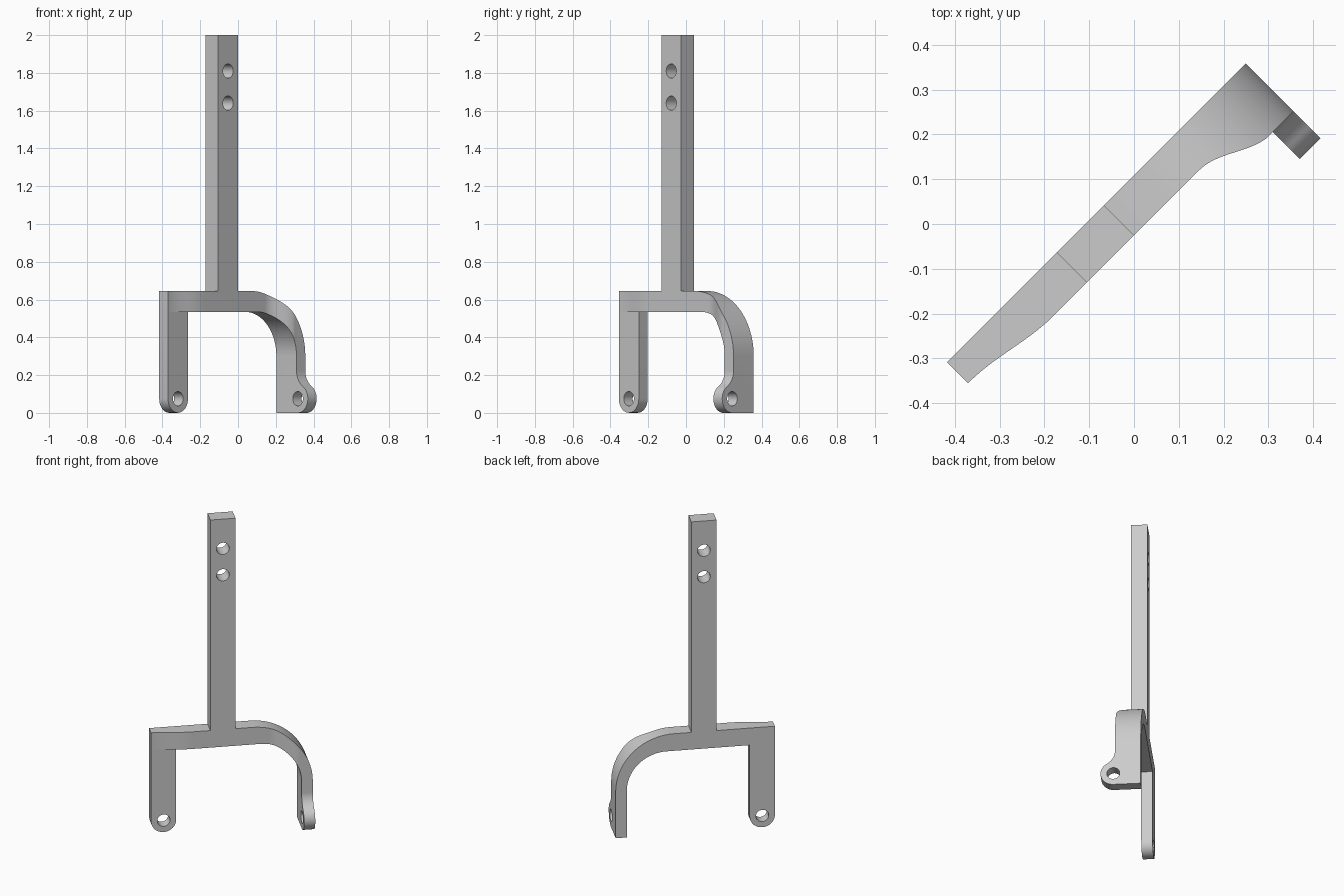
import bpy
import bmesh
from math import sin, cos, pi, radians
from mathutils import Matrix

cube = bpy.data.objects.get("Cube")
if cube:
    bpy.data.objects.remove(cube, do_unlink=True)

# Local frame: x runs along the fork, y points to its back; turned 45 degrees at the end
BACK, FRONT, THIN, DEEP = 0.077, -0.018, 0.0106, -0.074
LEFT, RIGHT = -0.513, 0.43
WIDTH, PLATE = 0.149, 0.066
BAR_LOW, BAR_TOP, SPRING = 0.535, 0.645, 0.30
STEM = -0.167
EYE_Z, EYE_R, HOLE_R = 0.075, 0.075, 0.038


def arc(cx, cy, r, start, end, n=20):
    """Points on an arc, angles in degrees."""
    angles = [radians(start + (end - start) * i / n) for i in range(n + 1)]
    return [(cx + r * cos(a), cy + r * sin(a)) for a in angles]


def ease(x0, y0, x1, y1, n=20):
    """Points on a smooth S-shaped step."""
    return [(x0 + (x1 - x0) * i / n, y0 + (y1 - y0) * (1 - cos(pi * i / n)) / 2)
            for i in range(n + 1)]


def prism(name, points, axis, low, high):
    """Extrude a flat outline along one axis."""
    place = {"x": lambda a, b: (low, a, b),
             "y": lambda a, b: (a, low, b),
             "z": lambda a, b: (a, b, low)}[axis]
    bm = bmesh.new()
    face = bm.faces.new([bm.verts.new(place(a, b)) for a, b in points])
    shift = [high - low if c == axis else 0 for c in "xyz"]
    top = bmesh.ops.extrude_face_region(bm, geom=[face])["geom"]
    bmesh.ops.translate(bm, vec=shift,
                        verts=[v for v in top if isinstance(v, bmesh.types.BMVert)])
    bmesh.ops.recalc_face_normals(bm, faces=bm.faces)
    mesh = bpy.data.meshes.new(name)
    bm.to_mesh(mesh)
    bm.free()
    obj = bpy.data.objects.new(name, mesh)
    bpy.context.collection.objects.link(obj)
    return obj


def carve(obj, cutter, operation):
    """Apply a boolean and discard the cutter."""
    cutter.hide_render = True
    mod = obj.modifiers.new("carve", "BOOLEAN")
    mod.operation, mod.solver, mod.object = operation, "EXACT", cutter
    bpy.context.view_layer.objects.active = obj
    bpy.ops.object.modifier_apply(modifier=mod.name)
    bpy.data.objects.remove(cutter, do_unlink=True)


# Elevation: stem, crossbar, straight leg and arched leg
leg_mid = LEFT + WIDTH / 2
outer_r, inner_r = BAR_TOP - SPRING, BAR_LOW - SPRING
elevation = [(LEFT, BAR_TOP), (STEM, BAR_TOP), (STEM, 2), (STEM + WIDTH, 2),
             (STEM + WIDTH, BAR_TOP)]
elevation += arc(RIGHT - outer_r, SPRING, outer_r, 90, 0, 32)
elevation += [(RIGHT, -0.1), (RIGHT - PLATE, -0.1)]
elevation += arc(RIGHT - PLATE - inner_r, SPRING, inner_r, 0, 90, 32)
elevation += [(LEFT + WIDTH, BAR_LOW)]
elevation += arc(leg_mid, EYE_Z, WIDTH / 2, 0, -180)
fork = prism("fork_bracket", elevation, "y", -0.4, 0.4)

# Plan: thin at the straight leg, deep at the arched leg
step = RIGHT - PLATE - 0.004
plan = [(-0.6, 0.2), (-0.6, THIN)] + ease(LEFT, THIN, -0.27, FRONT)
plan += ease(0.187, FRONT, step, DEEP - 0.001)
plan += [(step, -0.3), (0.6, -0.3), (0.6, 0.2)]
carve(fork, prism("plan_helper", plan, "z", -0.2, 2.2), "INTERSECT")

# Side: flat back, and a lug blended into the front edge of the arched leg
lug_y, fillet = -0.084, 0.10
reach = EYE_R + fillet
fy = DEEP - fillet
fz = EYE_Z + (reach ** 2 - (fy - lug_y) ** 2) ** 0.5
side = [(BACK, 2.1), (BACK, 0)] + arc(lug_y, EYE_Z, EYE_R, 270, 121)
side += arc(fy, fz, fillet, -58, 0, 12) + [(DEEP, 2.1)]
carve(fork, prism("side_helper", side, "x", -0.8, 0.8), "INTERSECT")

# Flat front on the straight leg below the crossbar
relief = [(-0.6, -0.1), (LEFT + WIDTH + 0.01, -0.1),
          (LEFT + WIDTH + 0.01, BAR_LOW - 0.0005), (-0.6, BAR_LOW - 0.0005)]
carve(fork, prism("relief_helper", relief, "y", -0.2, THIN), "DIFFERENCE")

# Bolt holes through the stem and both legs
stem_mid = STEM + WIDTH / 2
for a, b, axis, low, high in ((stem_mid, 1.81, "y", -0.3, 0.3),
                              (stem_mid, 1.64, "y", -0.3, 0.3),
                              (leg_mid, EYE_Z, "y", -0.3, 0.3),
                              (lug_y, EYE_Z, "x", 0.3, 0.6)):
    hole = arc(a, b, HOLE_R, 0, 360, 32)[:-1]
    carve(fork, prism("hole_helper", hole, axis, low, high), "DIFFERENCE")

# Turn the bracket diagonally
fork.data.transform(Matrix.Rotation(radians(45), 4, "Z"))

# Plain grey finish
grey = bpy.data.materials.new("light_grey")
grey.use_nodes = True
colour = (0.6, 0.6, 0.6, 1)
grey.diffuse_color = colour
grey.node_tree.nodes["Principled BSDF"].inputs["Base Color"].default_value = colour
fork.data.materials.clear()
fork.data.materials.append(grey)

bpy.ops.object.select_all(action="DESELECT")
fork.select_set(True)
bpy.context.view_layer.objects.active = fork
bpy.ops.object.shade_smooth_by_angle(angle=radians(30))
